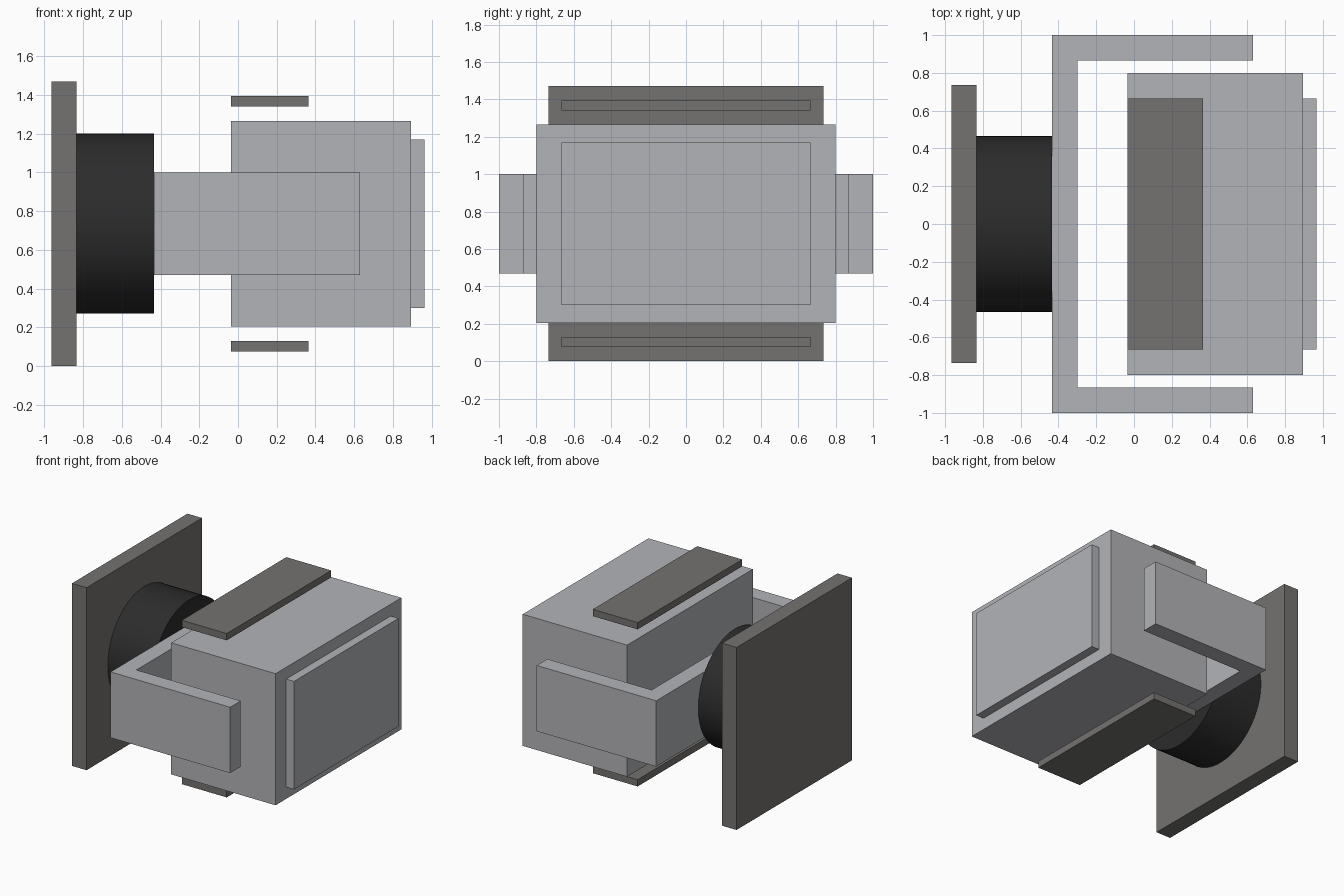
import bpy
import bmesh
import math
from mathutils import Matrix

cube = bpy.data.objects.get("Cube")
if cube:
    bpy.data.objects.remove(cube, do_unlink=True)

MID = 0.735  # height of the central axis


def material(name, rgb):
    mat = bpy.data.materials.new(name)
    mat.use_nodes = True
    mat.diffuse_color = (*rgb, 1)
    mat.node_tree.nodes["Principled BSDF"].inputs["Base Color"].default_value = (*rgb, 1)
    return mat


light_grey = material("light grey", (0.45, 0.456, 0.48))
warm_grey = material("dark warm grey", (0.174, 0.17, 0.16))
black = material("black", (0.025, 0.025, 0.025))


def finish(name, bm, mat):
    bmesh.ops.recalc_face_normals(bm, faces=bm.faces)
    mesh = bpy.data.meshes.new(name)
    bm.to_mesh(mesh)
    bm.free()
    mesh.materials.append(mat)
    obj = bpy.data.objects.new(name, mesh)
    bpy.context.collection.objects.link(obj)
    return obj


def box(name, x, half_y, z, mat):
    """Box spanning x and z ranges, symmetric in y."""
    bm = bmesh.new()
    bmesh.ops.create_cube(bm, size=1)
    bmesh.ops.scale(bm, vec=(x[1] - x[0], 2 * half_y, z[1] - z[0]), verts=bm.verts)
    bmesh.ops.translate(bm, vec=(sum(x) / 2, 0, sum(z) / 2), verts=bm.verts)
    return finish(name, bm, mat)


# Mounting plate
box("base_plate", (-0.965, -0.835), 0.735, (0, 2 * MID), warm_grey)

# Round swivel between plate and bracket
bm = bmesh.new()
bmesh.ops.create_cone(bm, cap_ends=True, segments=64, radius1=0.465, radius2=0.465, depth=0.4,
                      matrix=Matrix.Translation((-0.635, 0, MID)) @ Matrix.Rotation(math.pi / 2, 4, "Y"))
swivel = finish("swivel", bm, black)
bpy.context.view_layer.objects.active = swivel
swivel.select_set(True)
bpy.ops.object.shade_smooth_by_angle(angle=math.radians(35))
swivel.select_set(False)

# U-shaped bracket: half outline mirrored in y, extruded upwards
half = [(-0.435, 1.0), (0.63, 1.0), (0.63, 0.865), (-0.3, 0.865)]
outline = half + [(x, -y) for x, y in reversed(half)]
bm = bmesh.new()
face = bm.faces.new([bm.verts.new((x, y, 0.47)) for x, y in outline])
top = bmesh.ops.extrude_face_region(bm, geom=[face])["geom"]
bmesh.ops.translate(bm, vec=(0, 0, 0.53),
                    verts=[v for v in top if isinstance(v, bmesh.types.BMVert)])
finish("bracket", bm, light_grey)

# Lamp body and its raised panel
box("body", (-0.035, 0.895), 0.8, (0.205, 1.265), light_grey)
box("face_panel", (0.895, 0.965), 0.665, (0.3, 1.17), light_grey)

# Floating plates above and below the body
for name, side in (("upper_plate", 1), ("lower_plate", -1)):
    z = sorted((MID + side * 0.605, MID + side * 0.66))
    box(name, (-0.035, 0.365), 0.665, z, warm_grey)
